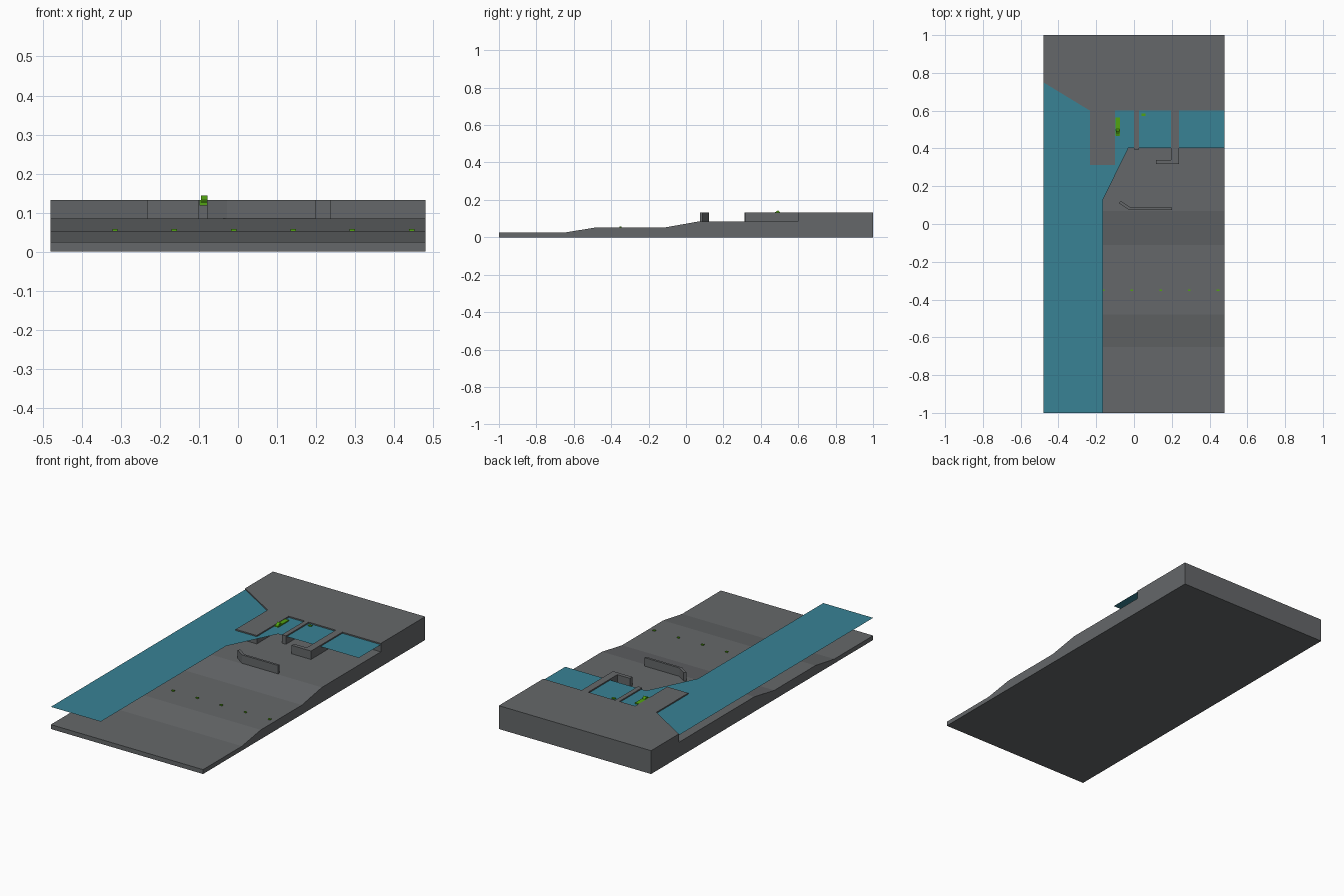
import bpy, bmesh
from mathutils import Vector

cube = bpy.data.objects.get("Cube")
if cube:
    bpy.data.objects.remove(cube, do_unlink=True)


def material(name, rgb):
    m = bpy.data.materials.new(name)
    m.use_nodes = True
    m.diffuse_color = (*rgb, 1)
    m.node_tree.nodes["Principled BSDF"].inputs["Base Color"].default_value = (*rgb, 1)
    return m


STONE = material("stone grey", (0.130, 0.137, 0.143))
WATER = material("water teal", (0.040, 0.225, 0.300))
GREEN = material("marker green", (0.085, 0.370, 0.006))


def sweep(name, points, offset, mat):
    """Face through the points, extruded by offset (left flat if offset is None)."""
    bm = bmesh.new()
    face = bm.faces.new([bm.verts.new(p) for p in points])
    if offset:
        out = bmesh.ops.extrude_face_region(bm, geom=[face], use_keep_orig=True)
        moved = [g for g in out["geom"] if isinstance(g, bmesh.types.BMVert)]
        bmesh.ops.translate(bm, verts=moved, vec=Vector(offset))
        bmesh.ops.recalc_face_normals(bm, faces=bm.faces)
    mesh = bpy.data.meshes.new(name)
    bm.to_mesh(mesh)
    bm.free()
    mesh.materials.append(mat)
    obj = bpy.data.objects.new(name, mesh)
    bpy.context.collection.objects.link(obj)
    return obj


def prism(name, outline, z0, z1, mat):
    return sweep(name, [(x, y, z0) for x, y in outline], (0, 0, z1 - z0), mat)


def block(name, x0, x1, y0, y1, z0, z1, mat):
    return prism(name, [(x0, y0), (x1, y0), (x1, y1), (x0, y1)], z0, z1, mat)


W, BED, TOP, SEA = 0.48, 0.085, 0.133, 0.126

# Seabed: stepped and sloped side profile swept across the width
profile = [(-1, 0), (1, 0), (1, BED), (0.07, BED), (-0.11, 0.053),
           (-0.48, 0.053), (-0.65, 0.025), (-1, 0.025)]
sweep("seabed", [(-W, y, z) for y, z in profile], (2 * W, 0, 0), STONE)

# Quay: land with a wide dock, a narrow jetty and a hooked jetty
quay = [(W, 1), (-W, 1), (-W, 0.75), (-0.233, 0.6), (-0.233, 0.312),
        (-0.10, 0.312), (-0.10, 0.6), (0, 0.6), (0, 0.395), (0.026, 0.395),
        (0.026, 0.6), (0.196, 0.6), (0.196, 0.339), (0.116, 0.339),
        (0.116, 0.317), (0.238, 0.317), (0.238, 0.6), (W, 0.6)]
prism("quay", quay, BED, TOP, STONE)

# Breakwater: thin bent wall
wall = [(-0.080, 0.111), (-0.028, 0.075), (0.2, 0.075), (0.2, 0.088),
        (-0.020, 0.088), (-0.071, 0.122)]
prism("breakwater", wall, BED, TOP, STONE)

# Water sheet along the left side and around the docks
sheet = [(-W, -1), (-0.165, -1), (-0.165, 0.127), (-0.03, 0.402),
         (W, 0.402), (W, 0.6), (-0.233, 0.6), (-W, 0.75)]
sweep("water", [(x, y, SEA) for x, y in sheet], None, WATER)

# Row of markers on the seabed
for i in range(6):
    x = -0.315 + 0.152 * i
    block(f"seabed_marker_{i + 1}", x - 0.007, x + 0.007, -0.356, -0.346, 0.05, 0.058, GREEN)

# Moored ship: hull with a wedge-shaped cabin
block("ship_hull", -0.099, -0.074, 0.468, 0.565, 0.118, 0.132, GREEN)
cabin = [(0.465, 0.126), (0.507, 0.126), (0.500, 0.138), (0.492, 0.1445)]
sweep("ship_cabin", [(-0.095, y, z) for y, z in cabin], (0.017, 0, 0), GREEN)

# Small boat by the narrow jetty
block("small_boat", 0.040, 0.060, 0.572, 0.584, 0.12, 0.131, GREEN)
